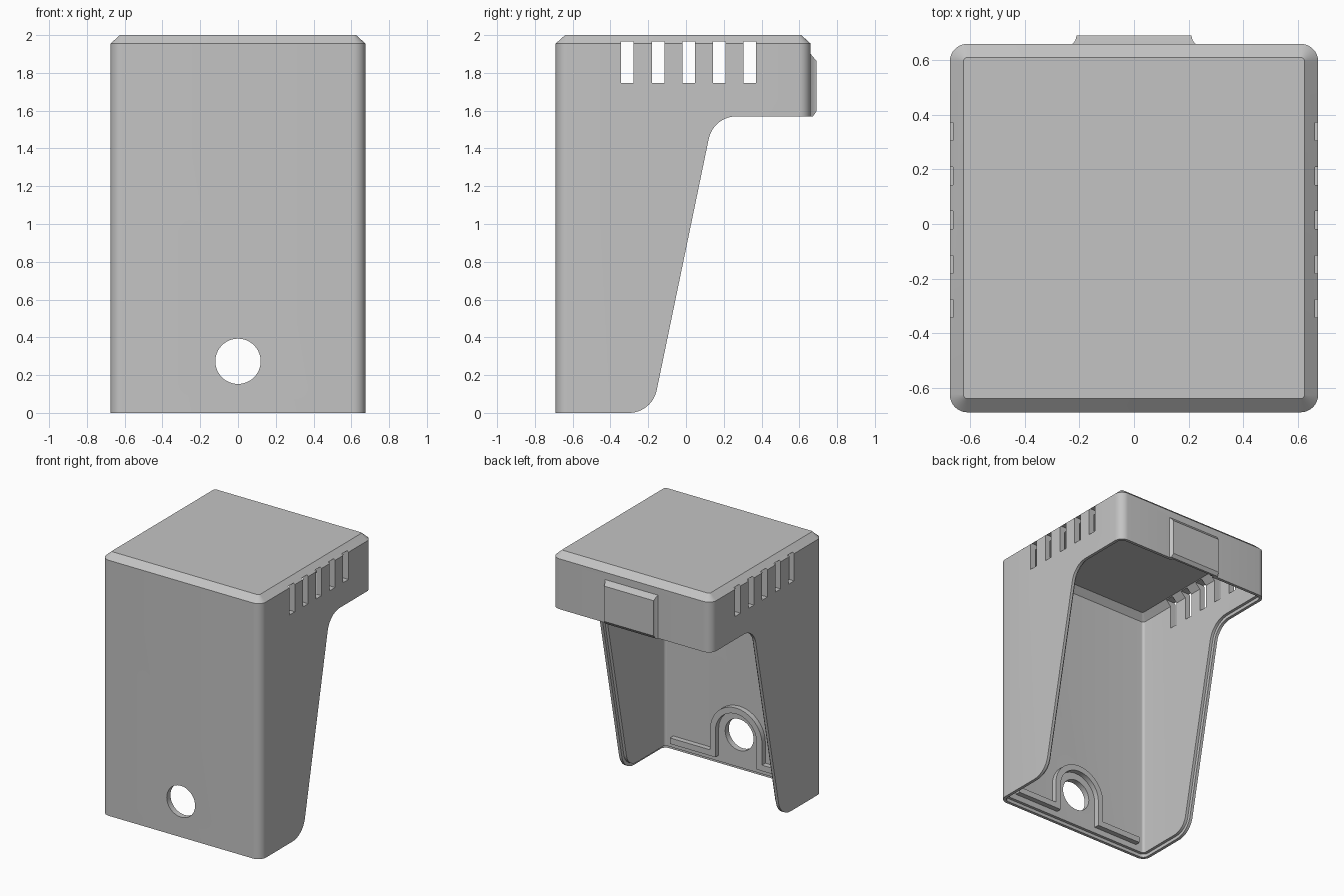
import bpy, bmesh
from math import sin, cos, pi, radians
from mathutils import Vector

if "Cube" in bpy.data.objects:
    bpy.data.objects.remove(bpy.data.objects["Cube"], do_unlink=True)

grey = bpy.data.materials.new("light grey plastic")
grey.use_nodes = True
grey.diffuse_color = (0.55, 0.55, 0.55, 1)
grey.node_tree.nodes["Principled BSDF"].inputs["Base Color"].default_value = grey.diffuse_color


def loft(name, rings):
    """Closed solid through a list of matching rings."""
    bm = bmesh.new()
    loops = [[bm.verts.new(p) for p in ring] for ring in rings]
    n = len(loops[0])
    for a, b in zip(loops, loops[1:]):
        for i in range(n):
            j = (i + 1) % n
            bm.faces.new((a[i], a[j], b[j], b[i]))
    bm.faces.new(loops[0])
    bm.faces.new(loops[-1])
    bmesh.ops.recalc_face_normals(bm, faces=bm.faces)
    me = bpy.data.meshes.new(name)
    bm.to_mesh(me)
    bm.free()
    me.materials.append(grey)
    ob = bpy.data.objects.new(name, me)
    bpy.context.collection.objects.link(ob)
    return ob


def box(name, x0, x1, y0, y1, z0, z1):
    return loft(name, [[(x0, y0, z), (x1, y0, z), (x1, y1, z), (x0, y1, z)] for z in (z0, z1)])


def combine(ob, other, operation):
    """Apply a boolean and drop the second object."""
    mod = ob.modifiers.new("cut", "BOOLEAN")
    mod.operation, mod.solver, mod.object = operation, "EXACT", other
    graph = bpy.context.evaluated_depsgraph_get()
    me = bpy.data.meshes.new_from_object(ob.evaluated_get(graph))
    ob.modifiers.clear()
    ob.data = me
    bpy.data.objects.remove(other, do_unlink=True)


def smooth(ob):
    ob.data.shade_smooth()
    ob.data.set_sharp_from_angle(angle=radians(28))


def rounded_ring(inset, z, radius=0.065):
    """Rounded rectangle of the case footprint, moved inward by inset."""
    r = max(radius - inset, 0.01)
    hx, y0, y1 = 0.675 - inset - r, -0.69 + inset + r, 0.66 - inset - r
    pts = []
    for k, (cx, cy) in enumerate([(hx, y1), (-hx, y1), (-hx, y0), (hx, y0)]):
        for i in range(9):
            a = (k + i / 8) * pi / 2
            pts.append((cx + r * cos(a), cy + r * sin(a), z))
    return pts


def fillet(prev, corner, nxt, r, steps=12):
    """Points of a tangent arc that replaces a 2D corner."""
    c = Vector(corner)
    u, v = (Vector(prev) - c).normalized(), (Vector(nxt) - c).normalized()
    half = u.angle(v) / 2
    centre = c + (u + v).normalized() * r / sin(half)
    reach = r * cos(half) / sin(half)
    a, b = c + u * reach - centre, c + v * reach - centre
    turn = a.angle(b)
    return [centre + (a * sin((1 - t) * turn) + b * sin(t * turn)) / sin(turn)
            for t in (i / steps for i in range(steps + 1))]


def side_profile(name, low, high, bottom, top, r_low, r_high):
    """Solid of the side outline: front leg, sloped edge, overhanging head."""
    a, b, c, d = (-1, bottom), (low, bottom), (high, top), (1, top)
    pts = [Vector(a)] + fillet(a, b, c, r_low) + fillet(b, c, d, r_high)
    pts += [Vector(d), Vector((1, 2.2)), Vector((-1, 2.2))]
    return loft(name, [[(x, p.x, p.y) for p in pts] for x in (-1, 1)])


# Outer case with chamfered top, trimmed to the side outline
case = loft("case", [rounded_ring(0, -0.2), rounded_ring(0, 1.955), rounded_ring(0.05, 2)])
combine(case, side_profile("outline", -0.18, 0.145, 0, 1.57, 0.15, 0.15), "INTERSECT")

# Latch plate on the back
latch = loft("latch", [[(-w, y, z0), (w, y, z0), (w, y, z1), (-w, y, z1)] for y, w, z0, z1 in
                       [(0.63, 0.225, 1.57, 1.9), (0.66, 0.225, 1.57, 1.9),
                        (0.672, 0.215, 1.57, 1.885), (0.69, 0.21, 1.595, 1.865)]])
combine(case, latch, "UNION")

# Hollow inside and the pocket behind the latch
hollow = loft("hollow", [rounded_ring(0.045, -0.3), rounded_ring(0.045, 1.925), rounded_ring(0.09, 1.97)])
combine(case, hollow, "DIFFERENCE")
combine(case, box("pocket", -0.19, 0.19, 0.55, 0.655, 1.5, 1.86), "DIFFERENCE")

# Stepped lip along the open edge
lip = loft("lip", [rounded_ring(0.023, -0.3), rounded_ring(0.023, 1.8)])
combine(lip, side_profile("lip_outline", -0.2, 0.125, 0.025, 1.595, 0.125, 0.175), "DIFFERENCE")
combine(case, lip, "DIFFERENCE")

# Vent slots through both sides
for i in range(5):
    y = -0.31 + i * 0.162
    combine(case, box("slot", -1, 1, y - 0.033, y + 0.033, 1.747, 1.965), "DIFFERENCE")

# Cable hole in the front
hole_z = 0.273
hole = loft("hole", [[(0.12 * cos(i * pi / 24), y, hole_z + 0.12 * sin(i * pi / 24))
                      for i in range(48)] for y in (-0.8, -0.5)])
combine(case, hole, "DIFFERENCE")
smooth(case)


# Inner rib: arch over the hole with a bar to each side
def arch(r):
    return [(r * cos(i * pi / 24), hole_z + r * sin(i * pi / 24)) for i in range(25)]


outer = [(0.56, 0.07), (0.56, 0.115), (0.22, 0.115)] + arch(0.22) + [(-0.22, 0.115), (-0.56, 0.115), (-0.56, 0.07)]
inner = [(-0.175, 0.07)] + arch(0.175)[::-1] + [(0.175, 0.07)]
rib = loft("inner_rib", [[(x, y, z) for x, z in outer + inner] for y in (-0.66, -0.605)])
smooth(rib)
